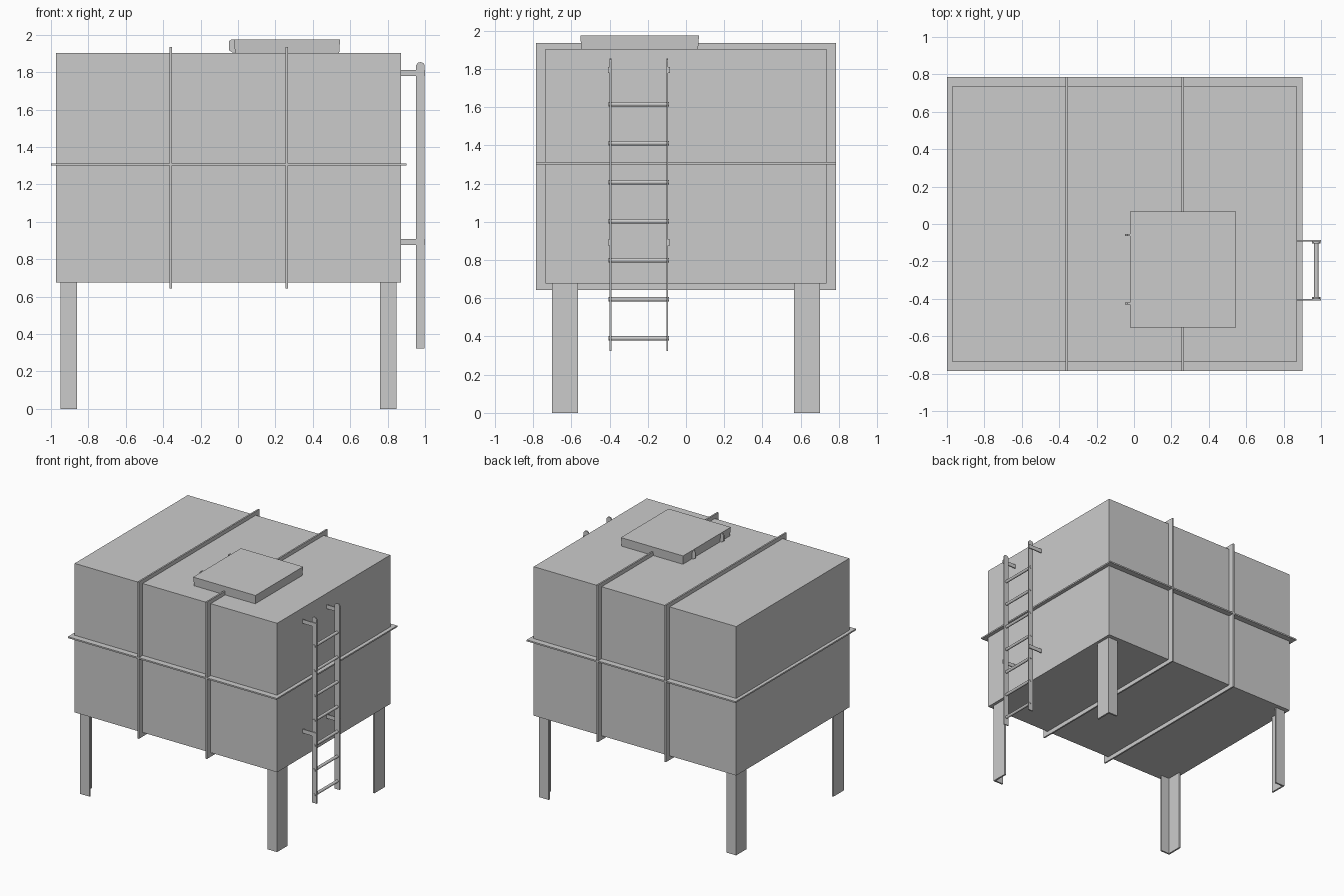
import bpy, bmesh
from mathutils import Vector

if "Cube" in bpy.data.objects:
    bpy.data.objects.remove(bpy.data.objects["Cube"])


def finish(name, bm):
    bmesh.ops.recalc_face_normals(bm, faces=bm.faces)
    mesh = bpy.data.meshes.new(name)
    bm.to_mesh(mesh)
    bm.free()
    ob = bpy.data.objects.new(name, mesh)
    bpy.context.collection.objects.link(ob)
    return ob


def place(axis, a, b, d):
    """Point (a, b) in the plane normal to axis, at depth d."""
    return {'x': (d, a, b), 'y': (a, d, b), 'z': (a, b, d)}[axis]


def prism(name, axis, pts, d0, d1):
    """Extrude a 2D outline along an axis from d0 to d1."""
    bm = bmesh.new()
    face = bm.faces.new([bm.verts.new(place(axis, a, b, d0)) for a, b in pts])
    ext = bmesh.ops.extrude_face_region(bm, geom=[face])
    verts = [v for v in ext['geom'] if isinstance(v, bmesh.types.BMVert)]
    bmesh.ops.translate(bm, verts=verts, vec=Vector(place(axis, 0, 0, d1 - d0)))
    return finish(name, bm)


def rect(a0, a1, b0, b1):
    return [(a0, b0), (a1, b0), (a1, b1), (a0, b1)]


def box(name, x0, x1, y0, y1, z0, z1):
    return prism(name, 'z', rect(x0, x1, y0, y1), z0, z1)


def ring(name, axis, outer, inner, d0, d1):
    """Flat rectangular frame wrapped around the tank."""
    bm = bmesh.new()
    loops = [[bm.verts.new(place(axis, a, b, d)) for a, b in rect(*r)]
             for r, d in ((outer, d0), (outer, d1), (inner, d1), (inner, d0))]
    for k in range(4):
        p, q = loops[k], loops[(k + 1) % 4]
        for i in range(4):
            j = (i + 1) % 4
            bm.faces.new((p[i], p[j], q[j], q[i]))
    return finish(name, bm)


X0, X1, Y, Z0, Z1 = -0.973, 0.872, 0.736, 0.677, 1.904
CX = (X0 + X1) / 2

# Tank body
box("tank_body", X0, X1, -Y, Y, Z0, Z1)

# Flange ribs around the tank
ring("horizontal_rib", 'z', (-1.0, 0.902, -0.785, 0.785), (X0, X1, -Y, Y), 1.3, 1.312)
for i, x in enumerate((-0.36, 0.26)):
    ring(f"vertical_rib_{i + 1}", 'x', (-0.785, 0.785, 0.643, 1.935),
         (-Y, Y, Z0, Z1), x - 0.0065, x + 0.0065)

# Angle-iron legs, outer corner of each L toward the tank corner
T = 0.014
for sx, side in ((-1, "left"), (1, "right")):
    for sy, end in ((-1, "front"), (1, "back")):
        ell = [(0, 0), (0.088, 0), (0.088, T), (T, T), (T, 0.137), (0, 0.137)]
        pts = [(CX + sx * (0.898 - a), sy * (0.702 - b)) for a, b in ell]
        prism(f"{end}_{side}_leg", 'z', pts, 0, Z0)

# Hatch lid, slightly wider at the top
lid = box("hatch_lid", -0.021, 0.546, -0.553, 0.068, Z1, 1.976)
for v in lid.data.vertices:
    if v.co.z < 1.94:
        v.co.x += 0.005 if v.co.x < 0.26 else -0.005
        v.co.y += 0.005 if v.co.y < -0.2 else -0.005

# Hinge plates on the hatch
hinge = [(-0.01, 1.906), (-0.03, 1.906), (-0.048, 1.918), (-0.048, 1.965),
         (-0.035, 1.976), (-0.01, 1.976)]
for i, y in enumerate((-0.425, -0.058)):
    prism(f"hatch_hinge_{i + 1}", 'y', hinge, y - 0.005, y + 0.005)

# Ladder rails with rounded tops, and wall brackets on their outer sides
rail = [(0.953, 0.323), (0.998, 0.323), (0.998, 1.838), (0.99, 1.85),
        (0.975, 1.854), (0.961, 1.85), (0.953, 1.838)]
MID = -0.247
for s, side in ((-1, "front"), (1, "back")):
    y = MID + s * 0.149
    prism(f"ladder_{side}_rail", 'y', rail, y - 0.005, y + 0.005)
    yb = MID + s * 0.158
    for z, level in ((0.892, "lower"), (1.795, "upper")):
        box(f"{level}_{side}_bracket", X1 - 0.002, 1.0, yb - 0.004, yb + 0.004,
            z - 0.016, z + 0.016)

# Ladder rungs
for i in range(7):
    bpy.ops.mesh.primitive_cylinder_add(
        vertices=16, radius=0.012, depth=0.315,
        location=(0.975, MID, 0.39 + i * 0.2042), rotation=(1.5708, 0, 0))
    bpy.context.object.name = f"ladder_rung_{i + 1}"
    bpy.ops.object.shade_smooth_by_angle()
